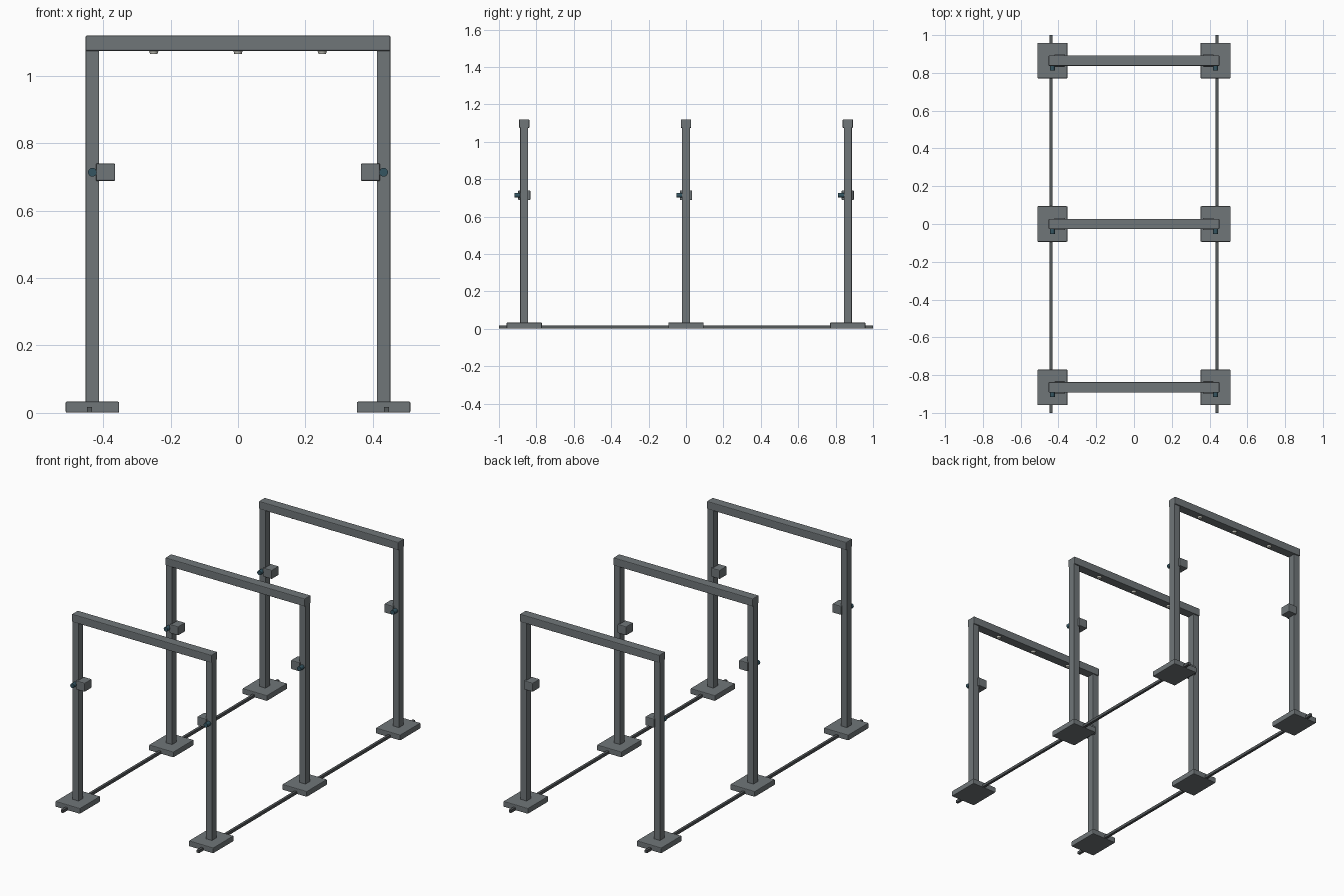
import bpy
import math

if "Cube" in bpy.data.objects:
    bpy.data.objects.remove(bpy.data.objects["Cube"], do_unlink=True)


def material(name, color):
    m = bpy.data.materials.new(name)
    m.use_nodes = True
    m.diffuse_color = (*color, 1)
    m.node_tree.nodes["Principled BSDF"].inputs["Base Color"].default_value = (*color, 1)
    return m


steel = material("steel grey", (0.16, 0.18, 0.19))
cable_grey = material("cable grey", (0.09, 0.1, 0.105))
lens_teal = material("dark teal lens", (0.035, 0.09, 0.12))
lamp_pale = material("pale lamp", (0.6, 0.6, 0.54))


def box(name, center, size, mat, bevel=0.0):
    bpy.ops.mesh.primitive_cube_add(size=1, location=center)
    ob = bpy.context.object
    ob.name = name
    ob.scale = size
    bpy.ops.object.transform_apply(location=False, rotation=False, scale=True)
    ob.data.materials.append(mat)
    if bevel:
        mod = ob.modifiers.new("edge", "BEVEL")
        mod.width = bevel
        mod.segments = 2
    return ob


def round_part(name, center, r1, r2, depth, mat, rot=(0, 0, 0)):
    bpy.ops.mesh.primitive_cone_add(vertices=16, radius1=r1, radius2=r2, depth=depth,
                                    location=center, rotation=rot)
    ob = bpy.context.object
    ob.name = name
    ob.data.materials.append(mat)
    bpy.ops.object.shade_smooth_by_angle(angle=math.radians(35))
    return ob


sides = (("right", -1), ("left", 1))

# Three identical gates in a row
for gate, y in (("front", -0.865), ("middle", 0), ("back", 0.865)):
    box(gate + "_top_beam", (0, y, 1.097), (0.904, 0.055, 0.046), steel, 0.004)
    # Lamps under the beam
    for i in (-1, 0, 1):
        round_part(f"{gate}_lamp_{i + 2}", (i * 0.25, y, 1.07), 0.011, 0.014, 0.01, lamp_pale)
    for side, s in sides:
        label = f"{gate}_{side}_"
        box(label + "post", (s * 0.432, y, 0.55), (0.04, 0.043, 1.06), steel, 0.002)
        box(label + "foot_plate", (s * 0.432, y, 0.017), (0.159, 0.188, 0.033), steel, 0.004)
        # Sensor housing and its lens
        box(label + "sensor_box", (s * 0.393, y, 0.714), (0.057, 0.065, 0.052), steel, 0.004)
        round_part(label + "sensor_lens", (s * 0.432, y - 0.036, 0.714), 0.013, 0.013, 0.032,
                   lens_teal, (math.pi / 2, 0, 0))

# Ground rails joining the gates
for side, s in sides:
    box(side + "_ground_rail", (s * 0.44, 0, 0.009), (0.015, 2, 0.016), cable_grey)
